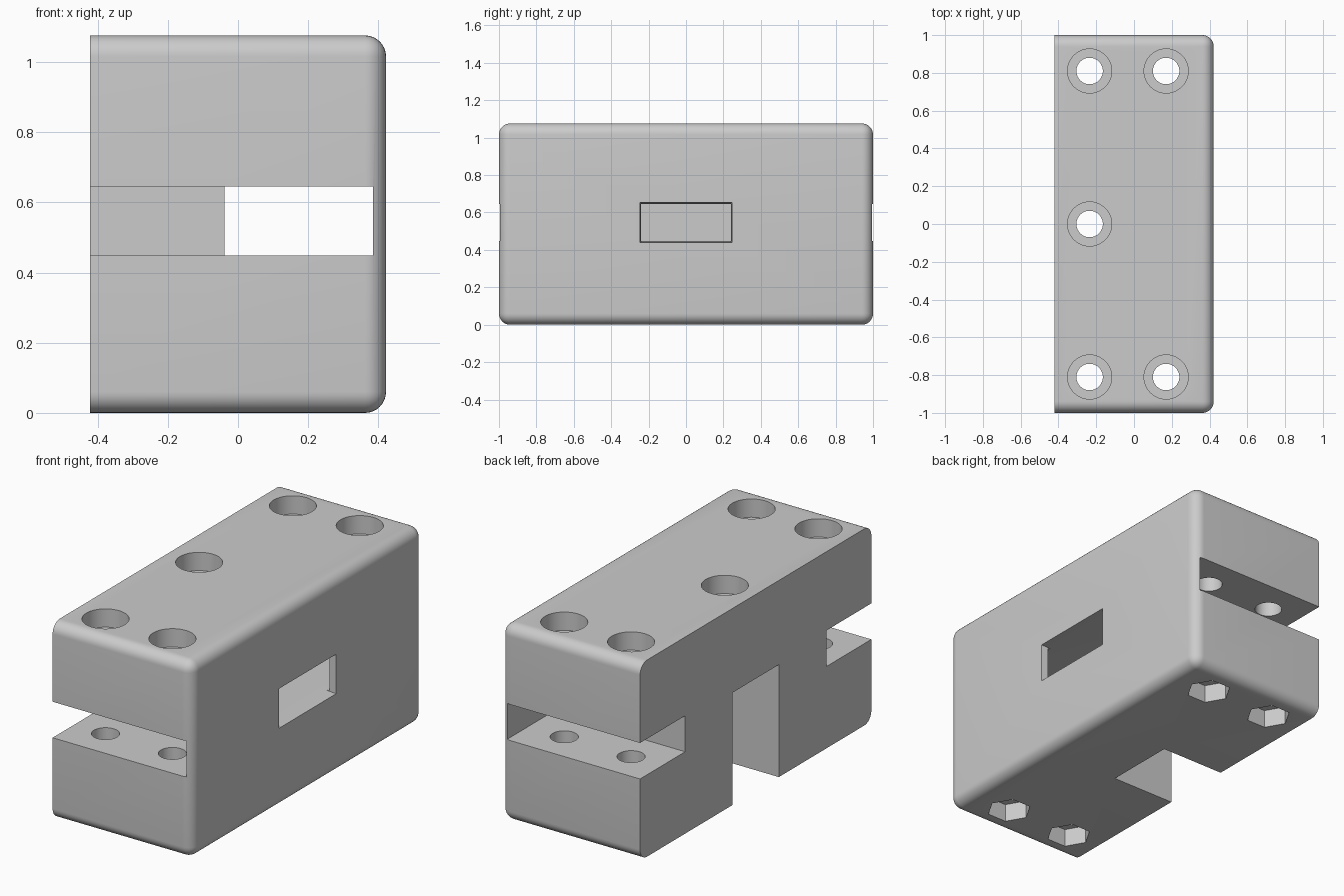
import bpy, bmesh, math
from mathutils import Matrix

if "Cube" in bpy.data.objects:
    bpy.data.objects.remove(bpy.data.objects["Cube"], do_unlink=True)

HX, HY, H = 0.422, 1.0, 1.076      # half width, half length, height
SLOT_LO, SLOT_HI = 0.448, 0.645    # slot floor and ceiling
CH_IN, CH_OUT = -0.038, 0.385      # channel side walls
OUT = 0.2                          # overshoot of the cutters

grey = bpy.data.materials.new("plain_grey")
grey.use_nodes = True
grey.diffuse_color = (0.6, 0.6, 0.6, 1)
grey.node_tree.nodes["Principled BSDF"].inputs["Base Color"].default_value = (0.6, 0.6, 0.6, 1)


def make_object(name, bm):
    mesh = bpy.data.meshes.new(name)
    bm.to_mesh(mesh)
    bm.free()
    mesh.materials.append(grey)
    ob = bpy.data.objects.new(name, mesh)
    bpy.context.scene.collection.objects.link(ob)
    return ob


def box_mesh(x0, x1, y0, y1, z0, z1):
    bm = bmesh.new()
    centre = Matrix.Translation(((x0 + x1) / 2, (y0 + y1) / 2, (z0 + z1) / 2))
    bmesh.ops.create_cube(bm, size=1, matrix=centre @ Matrix.Diagonal((x1 - x0, y1 - y0, z1 - z0, 1)))
    return bm


def prism_mesh(x, y, z0, z1, radius, sides):
    bm = bmesh.new()
    # first corner of the prism points along x
    bmesh.ops.create_cone(bm, cap_ends=True, segments=sides, radius1=radius, radius2=radius,
                          depth=z1 - z0, matrix=Matrix.Translation((x, y, (z0 + z1) / 2))
                          @ Matrix.Rotation(math.pi / 2, 4, 'Z'))
    return bm


# Block with rounded edges everywhere except around the flat mounting side
bm = box_mesh(-HX, HX, -HY, HY, 0, H)
rounded = [e for e in bm.edges if any(v.co.x > 0 for v in e.verts)]
bmesh.ops.bevel(bm, geom=rounded, offset=0.06, segments=8, profile=0.5, affect='EDGES')
# trim anything the rounding leaves at the mounting side to its plane
for v in bm.verts:
    v.co.x = max(v.co.x, -HX)
block = make_object("mounting_block", bm)

cutters = []

# Lengthwise channel, end slots and the notch in the mounting side
cutters.append(box_mesh(CH_IN, CH_OUT, -HY - OUT, HY + OUT, SLOT_LO, SLOT_HI))
for s in (-1, 1):
    y0, y1 = sorted((s * 0.61, s * (HY + OUT)))
    cutters.append(box_mesh(-HX - OUT, CH_OUT, y0, y1, SLOT_LO, SLOT_HI))
cutters.append(box_mesh(-HX - OUT, CH_IN, -0.2, 0.2, -OUT, 0.615))

# Side window, flared slightly outwards
bm = box_mesh(CH_OUT - 0.02, HX + 0.001, -0.237, 0.237, SLOT_LO, SLOT_HI)
mid = (SLOT_LO + SLOT_HI) / 2
for v in bm.verts:
    if v.co.x > CH_OUT:
        v.co.y *= 1.04
        v.co.z = mid + (v.co.z - mid) * 1.1
cutters.append(bm)

# Counterbored screw holes, with hexagonal nut pockets below the corner ones
for x, y in [(-0.235, 0.81), (0.17, 0.81), (-0.235, -0.81), (0.17, -0.81), (-0.235, 0)]:
    cutters.append(prism_mesh(x, y, -OUT, H + OUT, 0.07, 48))
    cutters.append(prism_mesh(x, y, H - 0.1, H + OUT, 0.117, 48))
    if y:
        cutters.append(prism_mesh(x, y, -OUT, 0.1, 0.115, 6))

# Cut everything out of the block
helpers = []
for i, bm in enumerate(cutters):
    helper = make_object("cutter_%d" % i, bm)
    helper.hide_render = True
    helpers.append(helper)
    mod = block.modifiers.new("cut", 'BOOLEAN')
    mod.operation = 'DIFFERENCE'
    mod.solver = 'EXACT'
    mod.object = helper

bpy.context.view_layer.update()
graph = bpy.context.evaluated_depsgraph_get()
result = bpy.data.meshes.new_from_object(block.evaluated_get(graph))
block.modifiers.clear()
block.data = result
for helper in helpers:
    bpy.data.objects.remove(helper, do_unlink=True)
result.materials.clear()
result.materials.append(grey)
for p in result.polygons:
    p.material_index = 0

# Smooth rounding, crisp edges
bpy.ops.object.select_all(action='DESELECT')
block.select_set(True)
bpy.context.view_layer.objects.active = block
bpy.ops.object.shade_smooth_by_angle(angle=math.radians(30))
